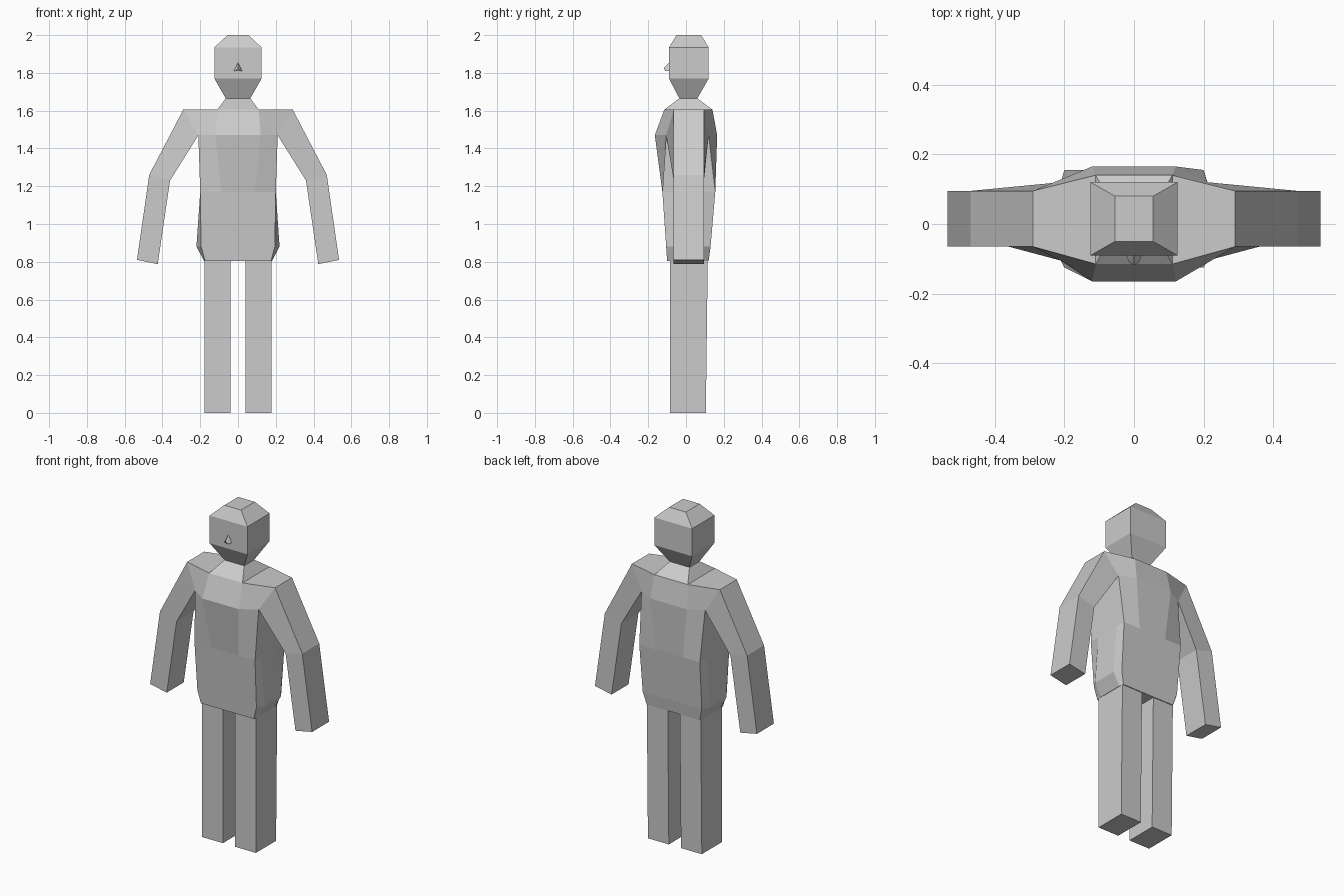
import bpy, bmesh

if "Cube" in bpy.data.objects:
    bpy.data.objects.remove(bpy.data.objects["Cube"])


def finish(name, bm, mirror=False):
    bmesh.ops.remove_doubles(bm, verts=bm.verts, dist=0.0005)
    bmesh.ops.recalc_face_normals(bm, faces=bm.faces)
    mesh = bpy.data.meshes.new(name)
    bm.to_mesh(mesh)
    bm.free()
    ob = bpy.data.objects.new(name, mesh)
    bpy.context.collection.objects.link(ob)
    if mirror:
        ob.modifiers.new("Mirror", "MIRROR")
    return ob


def loft(rings, start=True, end=True):
    """Skin a list of equal-length closed rings, optionally capping the ends."""
    bm = bmesh.new()
    rows = [[bm.verts.new(p) for p in r] for r in rings]
    n = len(rows[0])
    for a, b in zip(rows, rows[1:]):
        for i in range(n):
            j = (i + 1) % n
            bm.faces.new((a[i], a[j], b[j], b[i]))
    if start:
        bm.faces.new(rows[0][::-1])
    if end:
        bm.faces.new(rows[-1])
    return bm


def rect(z, x0, x1, y0, y1):
    return [(x0, y0, z), (x1, y0, z), (x1, y1, z), (x0, y1, z)]


def body_ring(z, cx, yf, yb, sx, sf, sb, ox, of, ob):
    """Front/back centre panel cx, corners sx, outermost side edge ox."""
    half = [(cx, yf, z), (sx, sf, z), (ox, of, z),
            (ox, ob, z), (sx, sb, z), (cx, yb, z)]
    return half + [(-x, y, h) for x, y, h in reversed(half)]


# Torso: hips, waist, chest, shoulders, then in to the neck base
bm = loft([
    body_ring(0.805, .09, -.10, .12, .175, -.10, .12, .18, -.065, .09),
    body_ring(0.88, .09, -.105, .13, .195, -.105, .13, .22, -.065, .09),
    body_ring(1.17, .09, -.125, .155, .20, -.125, .155, .20, -.065, .09),
    body_ring(1.47, .12, -.165, .165, .21, -.105, .12, .21, -.065, .09),
    body_ring(1.605, .11, -.115, .14, .29, -.065, .095, .29, -.06, .09),
    body_ring(1.605, .11, -.115, .14, .11, -.115, .14, .11, -.115, .14),
], end=False)
# Open the arm sockets
sockets = [f for f in bm.faces
           if all(abs(v.co.x) > .205 and v.co.z > 1.4 for v in f.verts)]
bmesh.ops.delete(bm, geom=sockets, context='FACES')
finish("torso", bm)

# Head and neck
finish("head", loft([
    rect(1.605, -.11, .11, -.115, .14),
    rect(1.665, -.065, .065, -.035, .06),
    rect(1.77, -.125, .125, -.09, .12),
    rect(1.935, -.125, .125, -.09, .12),
    rect(2.0, -.055, .055, -.05, .08),
], start=False))

# Nose
bm = bmesh.new()
for p in [(0, -.09, 1.855), (-.022, -.09, 1.81), (.022, -.09, 1.81),
          (0, -.118, 1.825), (-.014, -.11, 1.81), (.014, -.11, 1.81)]:
    bm.verts.new(p)
bmesh.ops.convex_hull(bm, input=bm.verts)
finish("nose", bm)


# Arms: outer edge and inner edge at shoulder, elbow, hand
def arm_ring(outer, inner, yf=-.065, yb=.095):
    (ox, oz), (ix, iz) = outer, inner
    return [(ox, -.065, oz), (ix, yf, iz), (ix, yb, iz), (ox, .095, oz)]


finish("arms", loft([
    arm_ring((.29, 1.605), (.21, 1.47), -.105, .12),
    arm_ring((.47, 1.26), (.36, 1.23)),
    arm_ring((.535, .81), (.425, .788)),
], start=False), mirror=True)

# Legs
finish("legs", loft([
    rect(0, .04, .178, -.085, .105),
    rect(.805, .04, .178, -.085, .115),
], end=False), mirror=True)
